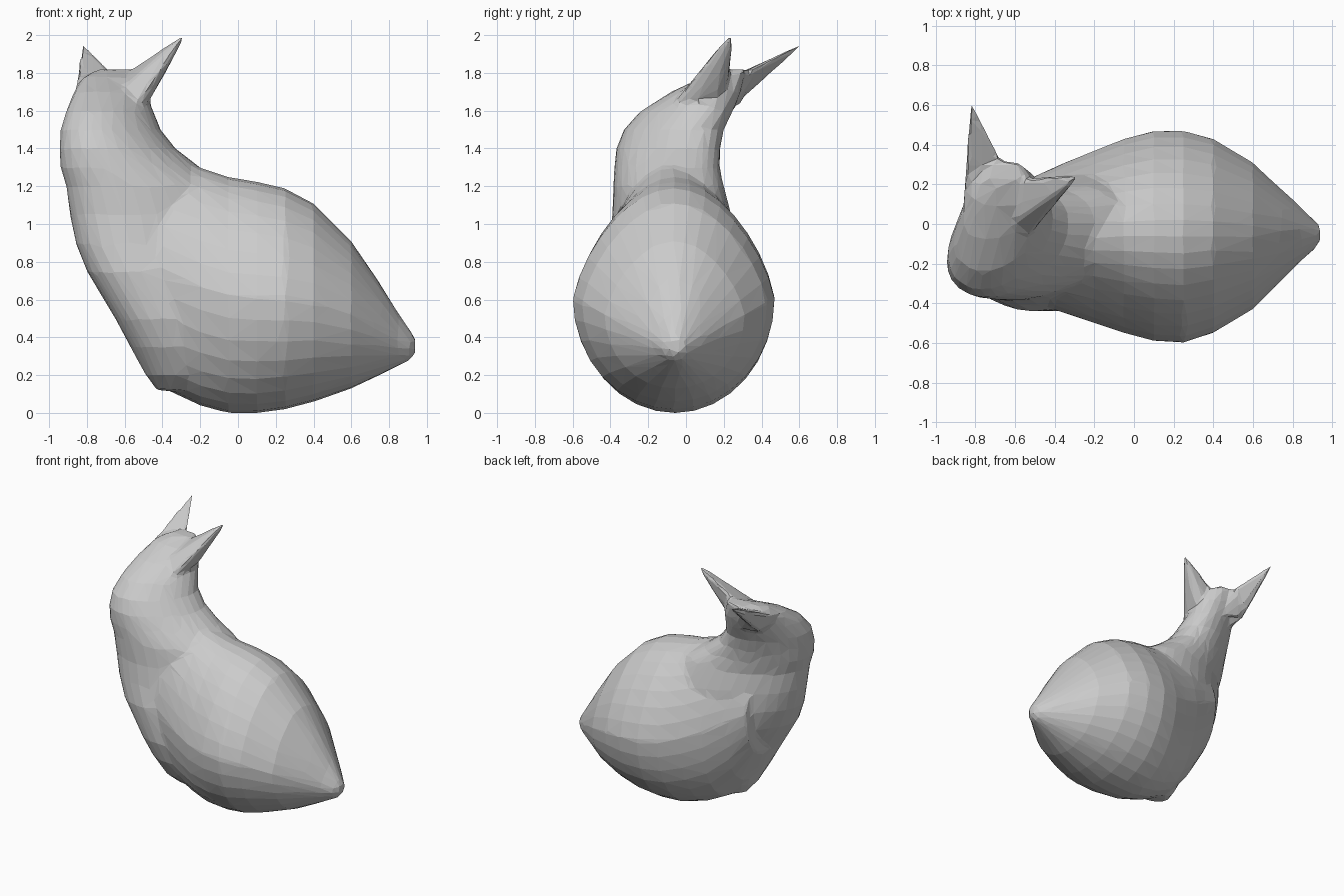
import bpy, bmesh, math
from mathutils import Vector

cube = bpy.data.objects.get("Cube")
if cube:
    bpy.data.objects.remove(cube, do_unlink=True)

fur = bpy.data.materials.new("plain_grey")
fur.use_nodes = True
grey = (0.6, 0.6, 0.6, 1)
fur.diffuse_color = grey
fur.node_tree.nodes["Principled BSDF"].inputs["Base Color"].default_value = grey

SIDES = 32
bm = bmesh.new()


def loft(stations, axis, skew=0.0, taper=0.0):
    """Closed loft of ovals; each station is (position, a_min, a_max, b_min, b_max)."""
    rings = []
    for pos, a0, a1, b0, b1 in stations:
        ring = []
        for i in range(SIDES):
            t = math.tau * i / SIDES
            narrow = 1 - taper * max(0, math.sin(t))
            a = (a0 + a1) / 2 + (a1 - a0) / 2 * math.cos(t) * narrow
            b = (b0 + b1) / 2 + (b1 - b0) / 2 * math.sin(t + skew)
            ring.append(bm.verts.new((pos, a, b) if axis == "x" else (a, b, pos)))
        rings.append(ring)
    faces = [bm.faces.new(rings[0]), bm.faces.new(rings[-1])]
    for low, high in zip(rings, rings[1:]):
        for i in range(SIDES):
            j = (i + 1) % SIDES
            faces.append(bm.faces.new((low[i], low[j], high[j], high[i])))
    bmesh.ops.recalc_face_normals(bm, faces=faces)


def hull(points):
    """Solid convex wedge around a few points."""
    verts = [bm.verts.new(p) for p in points]
    result = bmesh.ops.convex_hull(bm, input=verts)
    faces = [f for f in result["geom"] if isinstance(f, bmesh.types.BMFace)]
    bmesh.ops.recalc_face_normals(bm, faces=faces)


# Rump and tail: y range, then z range
loft([
    (-0.65, -0.34, 0.18, 0.52, 1.30),
    (-0.50, -0.40, 0.24, 0.27, 1.38),
    (-0.35, -0.45, 0.31, 0.11, 1.36),
    (-0.20, -0.50, 0.37, 0.04, 1.30),
    (-0.05, -0.55, 0.43, 0.00, 1.25),
    (0.10, -0.59, 0.47, 0.00, 1.225),
    (0.25, -0.60, 0.47, 0.02, 1.19),
    (0.40, -0.55, 0.43, 0.06, 1.11),
    (0.60, -0.43, 0.31, 0.13, 0.91),
    (0.75, -0.28, 0.17, 0.20, 0.69),
    (0.85, -0.18, 0.08, 0.25, 0.53),
    (0.91, -0.13, 0.02, 0.28, 0.44),
    (0.94, -0.09, -0.01, 0.32, 0.40),
], "x", taper=0.22)

# Chest, neck and head: x range, then y range
loft([
    (0.12, -0.43, 0.10, -0.22, 0.04),
    (0.20, -0.49, 0.20, -0.32, 0.14),
    (0.35, -0.57, 0.20, -0.40, 0.22),
    (0.50, -0.65, 0.20, -0.44, 0.26),
    (0.75, -0.80, 0.10, -0.44, 0.28),
    (0.90, -0.86, 0.05, -0.41, 0.26),
    (1.05, -0.89, 0.03, -0.39, 0.24),
    (1.20, -0.91, -0.05, -0.385, 0.20),
    (1.30, -0.94, -0.20, -0.38, 0.18),
    (1.40, -0.945, -0.33, -0.37, 0.18),
    (1.50, -0.94, -0.41, -0.33, 0.20),
    (1.60, -0.91, -0.45, -0.24, 0.25),
    (1.70, -0.87, -0.48, -0.08, 0.29),
    (1.78, -0.82, -0.53, 0.09, 0.31),
    (1.82, -0.74, -0.56, 0.20, 0.32),
], "z", skew=0.35)

# Right ear, swept backward
hull([(-0.83, 0.62, 1.96), (-0.81, 0.61, 1.95), (-0.82, 0.61, 1.94),
      (-0.87, 0.00, 1.67), (-0.82, 0.29, 1.65), (-0.72, 0.38, 1.81),
      (-0.60, 0.22, 1.76), (-0.72, 0.10, 1.52)])
# Left ear, swept sideways
hull([(-0.27, 0.25, 2.01), (-0.28, 0.23, 2.01), (-0.28, 0.25, 1.99),
      (-0.57, 0.23, 1.82), (-0.46, 0.05, 1.67), (-0.44, 0.17, 1.70),
      (-0.62, 0.00, 1.72), (-0.54, -0.08, 1.62), (-0.60, 0.20, 1.58)])
# Web of skin between the ears
hull([(-0.73, 0.38, 1.82), (-0.56, 0.24, 1.82), (-0.74, 0.12, 1.79),
      (-0.60, 0.08, 1.77), (-0.62, 0.24, 1.60), (-0.78, 0.29, 1.63)])

mesh = bpy.data.meshes.new("animal_skin")
bm.to_mesh(mesh)
bm.free()
mesh.materials.append(fur)
animal = bpy.data.objects.new("animal_skin", mesh)
bpy.context.collection.objects.link(animal)

# Fuse the parts into one skin, soften the joins, then reduce to flat facets
fuse = animal.modifiers.new("fuse", "REMESH")
fuse.mode = "VOXEL"
fuse.voxel_size = 0.014
soften = animal.modifiers.new("soften", "SMOOTH")
soften.factor = 0.5
soften.iterations = 14
facet = animal.modifiers.new("facet", "DECIMATE")
facet.ratio = 0.015

bpy.ops.object.select_all(action="DESELECT")
animal.select_set(True)
bpy.context.view_layer.objects.active = animal
for name in ("fuse", "soften", "facet"):
    bpy.ops.object.modifier_apply(modifier=name)
bpy.ops.object.shade_flat()

# Rest the skin on the ground
lowest = min(v.co.z for v in animal.data.vertices)
for v in animal.data.vertices:
    v.co -= Vector((0, 0, lowest))
